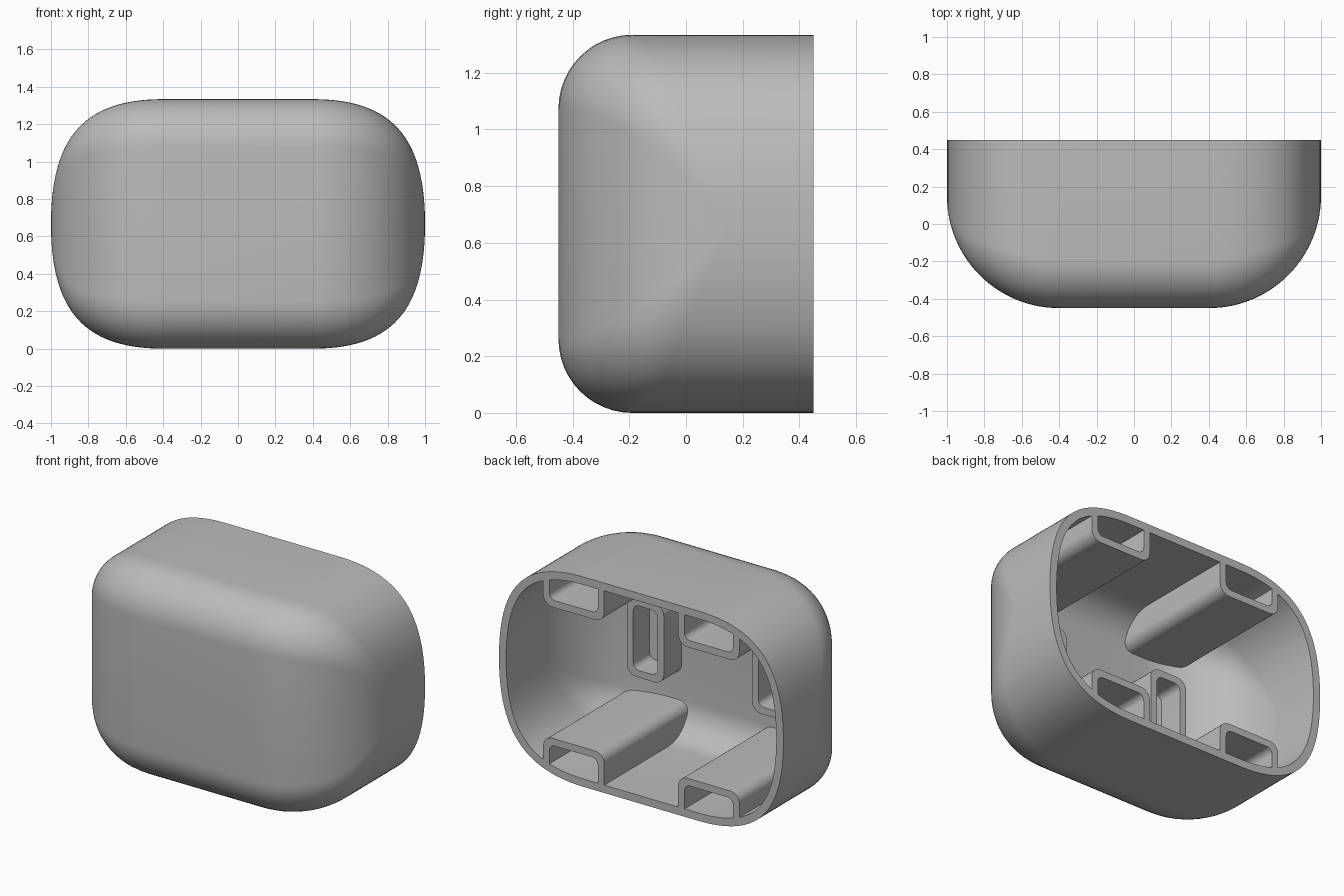
import bpy
import bmesh
import math
from mathutils import Vector

cube = bpy.data.objects.get("Cube")
if cube:
    bpy.data.objects.remove(cube)

MID = 0.667        # half height, also the height of the centre line
FLAT = 0.4         # half width of the flat middle
BACK = 0.45        # open rear plane
FILLET = 0.26      # rolling radius of the front edge
SWEEP = 0.6        # radius of the wrapped front corners in plan
WALL = 0.05

grey = bpy.data.materials.new("warm_grey_plastic")
grey.use_nodes = True
grey.diffuse_color = (0.5, 0.5, 0.5, 1)
grey.node_tree.nodes["Principled BSDF"].inputs["Base Color"].default_value = (0.5, 0.5, 0.5, 1)


def finish(bm, name):
    bmesh.ops.remove_doubles(bm, verts=bm.verts, dist=1e-5)
    bmesh.ops.recalc_face_normals(bm, faces=bm.faces)
    mesh = bpy.data.meshes.new(name)
    bm.to_mesh(mesh)
    bm.free()
    mesh.materials.append(grey)
    obj = bpy.data.objects.new(name, mesh)
    bpy.context.collection.objects.link(obj)
    return obj


def smooth(obj):
    bpy.ops.object.select_all(action="DESELECT")
    obj.select_set(True)
    bpy.context.view_layer.objects.active = obj
    bpy.ops.object.shade_smooth_by_angle(angle=math.radians(30))


def quarter_outline(steps=28, pull=0.7):
    """Upper right quarter of the soft rectangle: point and outward normal."""
    points = [(0, MID, 0, 1)]
    w = 1 - FLAT
    p = [Vector((FLAT, MID)), Vector((FLAT + w * pull, MID)),
         Vector((1, MID * pull)), Vector((1, 0))]
    for i in range(steps + 1):
        t = i / steps
        u = 1 - t
        pos = p[0] * u**3 + p[1] * 3 * u * u * t + p[2] * 3 * u * t * t + p[3] * t**3
        tan = (p[1] - p[0]) * u * u + (p[2] - p[1]) * 2 * u * t + (p[3] - p[2]) * t * t
        tan.normalize()
        points.append((pos.x, pos.y, -tan.y, tan.x))
    return points


def columns(radius, steps=12):
    """Vertical strips over the top, down the front and back along the bottom."""
    quarter = quarter_outline()
    half = [(-x, z, -nx, nz) for x, z, nx, nz in quarter[:0:-1]] + quarter
    result = []
    for x, z, nx, nz in half:
        cx, cz = x - FILLET * nx, z - FILLET * nz
        inner = SWEEP - FILLET
        s = min(max(abs(cx) - FLAT, 0) / inner, 1)
        c = math.sqrt(1 - s * s)
        core = Vector((cx, BACK - 0.3 - inner * c, cz))
        side = Vector((nx, 0, nz))
        front = Vector((math.copysign(s, cx), -c, 0))
        arc = [core + radius * side.slerp(front, k / steps, side) for k in range(steps + 1)]
        top = [Vector((arc[0].x, BACK, arc[0].z))] + arc
        column = top + [Vector((v.x, v.y, -v.z)) for v in reversed(top)]
        result.append([v + Vector((0, 0, MID)) for v in column])
    return result


def add_grid(bm, radius):
    grid = [[bm.verts.new(v) for v in col] for col in columns(radius)]
    for a, b in zip(grid, grid[1:]):
        for k in range(len(a) - 1):
            bm.faces.new((a[k], b[k], b[k + 1], a[k + 1]))
    return [c[0] for c in grid] + [c[-1] for c in reversed(grid)]


# Hollow housing, open at the back
bm = bmesh.new()
outer = add_grid(bm, FILLET)
inner = add_grid(bm, FILLET - WALL)
for i in range(len(outer)):
    j = (i + 1) % len(outer)
    if (outer[i].co - outer[j].co).length > 1e-5:
        bm.faces.new((outer[i], outer[j], inner[j], inner[i]))
housing = finish(bm, "housing")
smooth(housing)

# Solid that trims the rails inside the housing wall
bm = bmesh.new()
loop = add_grid(bm, FILLET - WALL / 2)
bmesh.ops.remove_doubles(bm, verts=bm.verts, dist=1e-5)
bmesh.ops.holes_fill(bm, edges=[e for e in bm.edges if e.is_boundary], sides=0)
trimmer = finish(bm, "rail_trimmer")
trimmer.hide_render = True


def rounded_rect(cx, cz, hw, hh, r, steps=6):
    points = []
    for corner, (sx, sz) in enumerate([(1, 1), (-1, 1), (-1, -1), (1, -1)]):
        for k in range(steps + 1):
            a = math.pi / 2 * (corner + k / steps)
            points.append((cx + sx * (hw - r) + r * math.cos(a),
                           cz + sz * (hh - r) + r * math.sin(a)))
    return points


def tube(name, cx, cz, hw, hh, y_back):
    """Rectangular hollow rail running front to back, trimmed to the housing."""
    t = 0.045
    bm = bmesh.new()
    rings = []
    for y in (y_back, -0.6):
        for inset, r in ((0, 0.065), (t, 0.04)):
            rings.append([bm.verts.new((x, y, z)) for x, z in
                          rounded_rect(cx, cz, hw - inset, hh - inset, r)])
    back_out, back_in, front_out, front_in = rings
    for a, b in ((back_out, back_in), (back_in, front_in),
                 (front_in, front_out), (front_out, back_out)):
        for i in range(len(a)):
            j = (i + 1) % len(a)
            bm.faces.new((a[i], a[j], b[j], b[i]))
    obj = finish(bm, name)
    mod = obj.modifiers.new("trim", "BOOLEAN")
    mod.operation = "INTERSECT"
    mod.solver = "EXACT"
    mod.object = trimmer
    bpy.context.view_layer.objects.active = obj
    bpy.ops.object.modifier_apply(modifier=mod.name)
    smooth(obj)


# Four long rails against floor and roof, two short upright sockets on the front wall
for side, sx in (("left", 1), ("right", -1)):
    tube("lower_rail_" + side, sx * 0.475, 0, 0.215, 0.25, 0.6)
    tube("upper_rail_" + side, sx * 0.475, 2 * MID, 0.215, 0.25, 0.6)
    tube("front_socket_" + side, sx * 0.44, MID, 0.13, 0.25, -0.22)

bpy.data.objects.remove(trimmer)
